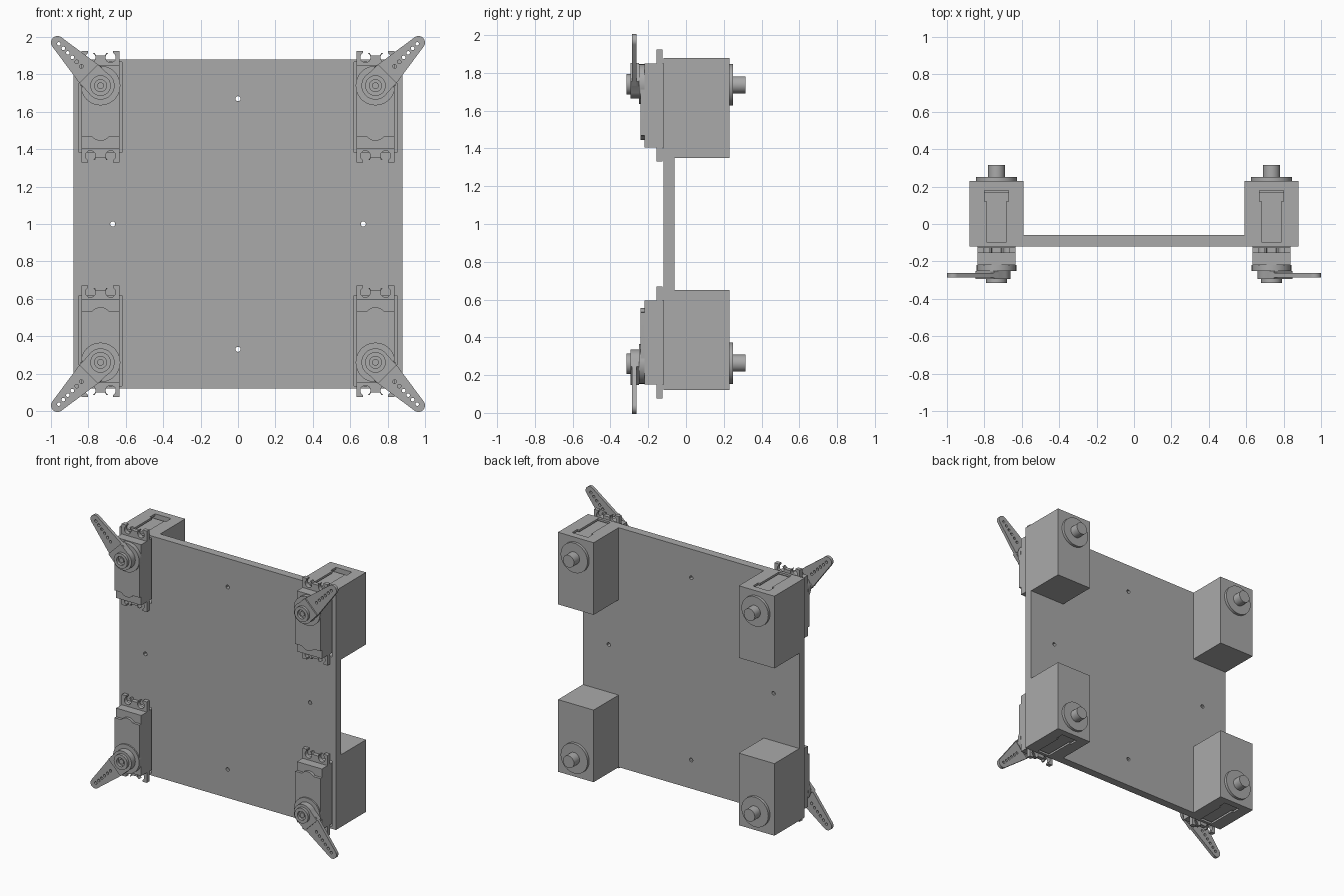
import bpy
import bmesh
from math import sin, cos, pi, radians, hypot, atan2, acos

if "Cube" in bpy.data.objects:
    bpy.data.objects.remove(bpy.data.objects["Cube"])

grey = bpy.data.materials.new("plain grey")
grey.diffuse_color = (0.4, 0.4, 0.4, 1)
grey.use_nodes = True
grey.node_tree.nodes["Principled BSDF"].inputs["Base Color"].default_value = grey.diffuse_color
CX, CZ = 0.735, 0.74          # shaft axis, measured from the plate centre
MID = 1.0                     # height of the plate centre


def arc(x, z, r, a0=0, a1=360, n=32):
    """Points on an arc; a full circle leaves out its repeated end point."""
    count = n if abs(a1 - a0) == 360 else n + 1
    return [(x + r * cos(radians(a0 + (a1 - a0) * i / n)),
             z + r * sin(radians(a0 + (a1 - a0) * i / n))) for i in range(count)]


def rect(x0, x1, z0, z1):
    return [(x0, z0), (x1, z0), (x1, z1), (x0, z1)]


def prism(name, loops, y0, y1):
    """Extrude x-z outlines from y0 to y1; inner loops become holes."""
    cu = bpy.data.curves.new(name, 'CURVE')
    cu.dimensions, cu.fill_mode, cu.extrude = '2D', 'BOTH', (y1 - y0) / 2
    for loop in loops:
        sp = cu.splines.new('POLY')
        sp.points.add(len(loop) - 1)
        for p, (x, z) in zip(sp.points, loop):
            p.co = (x, z, 0, 1)
        sp.use_cyclic_u = True
    tmp = bpy.data.objects.new("tmp", cu)
    bpy.context.scene.collection.objects.link(tmp)
    dg = bpy.context.evaluated_depsgraph_get()
    me = bpy.data.meshes.new_from_object(tmp.evaluated_get(dg))
    bpy.data.objects.remove(tmp)
    me.name = name
    bm = bmesh.new()
    bm.from_mesh(me)
    for v in bm.verts:
        v.co = (v.co.x, (y0 + y1) / 2 - v.co.z, v.co.y)
    bmesh.ops.remove_doubles(bm, verts=bm.verts, dist=1e-5)
    bmesh.ops.recalc_face_normals(bm, faces=bm.faces)
    bmesh.ops.dissolve_limit(bm, angle_limit=0.01, verts=bm.verts, edges=bm.edges)
    bm.to_mesh(me)
    bm.free()
    me.materials.clear()
    me.materials.append(grey)
    ob = bpy.data.objects.new(name, me)
    bpy.context.scene.collection.objects.link(ob)
    return ob


def mirrored(ob, sx, sz):
    """Bake a mirrored copy of a corner part, flipping faces when needed."""
    me = ob.data.copy()
    for v in me.vertices:
        v.co.x *= sx
        v.co.z *= sz
    if sx * sz < 0:
        me.flip_normals()
    new = bpy.data.objects.new(ob.name, me)
    bpy.context.scene.collection.objects.link(new)
    return new


def boolean(target, tool, op):
    m = target.modifiers.new(op, 'BOOLEAN')
    m.object, m.operation, m.solver = tool, op, 'EXACT'
    dg = bpy.context.evaluated_depsgraph_get()
    me = bpy.data.meshes.new_from_object(target.evaluated_get(dg))
    target.modifiers.clear()
    target.data = me
    bpy.data.objects.remove(tool)


corners = [(1, 1), (-1, 1), (1, -1), (-1, -1)]

# Base plate with four pin holes
pins = [arc(x, z, 0.014, n=12) for x, z in ((0, .67), (0, -.67), (.67, 0), (-.67, 0))]
frame = prism("mounting_frame", [rect(-.88, .88, -.88, .88)] + pins, -.12, -.06)

# Corner housings, each with a motor pocket and a T-shaped cable slot
housing = prism("housing", [rect(.59, .88, .35, .88)], -.12, .23)
pocket = prism("pocket", [rect(.62, .85, .383, .865)], -.2, .18)
slot_narrow = prism("slot_narrow", [rect(.685, .785, .80, .95)], -.10, .13)
slot_wide = prism("slot_wide", [rect(.67, .80, .80, .95)], .12, .18)
for tool, op in ((housing, 'UNION'), (pocket, 'DIFFERENCE'),
                 (slot_narrow, 'DIFFERENCE'), (slot_wide, 'DIFFERENCE')):
    for sx, sz in corners:
        boolean(frame, mirrored(tool, sx, sz), op)
    bpy.data.objects.remove(tool)

parts = []

# Motor case and its raised front cover, round at the shaft end
parts.append(prism("motor_case", [rect(CX - .102, CX + .102, .405, .85)], -.22, .17))
cover = (arc(CX, CZ, .102, 0, 180, 24) + [(CX - .102, .468), (CX - .055, .468)]
         + arc(CX, .505, .06, 220, 320, 10) + [(CX + .055, .468), (CX + .102, .468)])
parts.append(prism("motor_cover", [cover], -.24, -.22))


# Mounting ears with two keyhole notches and a lowered middle
def ear(name, z_in, z_out):
    s = 1 if z_out > z_in else -1
    depth = abs(z_out - z_in)
    half = [(.102, 0), (.102, depth), (.068, depth)]
    half += arc(.054, .040, .027, 60, -240, 14)
    half += [(.040, depth - .012), (.030, depth - .012), (.024, depth - .025)]
    pts = half + [(-x, z) for x, z in reversed(half)]
    parts.append(prism(name, [[(CX + x, z_in + s * z) for x, z in pts]], -.155, -.125))


ear("upper_ear", .85, .925)
ear("lower_ear", .405, .33)

# Stepped boss, hub and screw seat on the front of the shaft
parts.append(prism("shaft_boss", [arc(CX, CZ, .106)], -.25, -.22))
parts.append(prism("hub_screw_seat", [arc(CX, CZ, .055), arc(CX, CZ, .032)], -.315, -.29))
parts.append(prism("hub_screw", [arc(CX, CZ, .018, n=16)], -.305, -.29))


# Horn outlines are drawn along +x, then turned to the outward diagonal
def diagonal(pts):
    c = cos(pi / 4)
    return [(CX + (x - y) * c, CZ + (x + y) * c) for x, y in pts]


collar = [(.09, -.07), (.09, .07)] + arc(0, 0, .075, 75, 285, 28)
parts.append(prism("horn_collar", [diagonal(collar)], -.295, -.25))
arm = [(.06, .074), (.09, .07)] + arc(.325, 0, .035, 80, -80, 14) + [(.09, -.07), (.06, -.074)]
holes = [arc(.145 + .034 * i, 0, .010, n=12) for i in range(6)]
parts.append(prism("horn_arm", [diagonal(h) for h in [arm] + holes], -.285, -.262))

# Rear bearing flange and stub shaft
parts.append(prism("rear_flange", [arc(CX, CZ - .003, .109, n=48)], .225, .25))
parts.append(prism("rear_shaft", [arc(CX, CZ - .003, .045)], .245, .315))

# Copy each part to all four corners
finished = [frame]
for part in parts:
    for sx, sz in corners[1:]:
        finished.append(mirrored(part, sx, sz))
    finished.append(part)

for ob in finished:
    ob.location.z = MID
    bpy.ops.object.select_all(action='DESELECT')
    ob.select_set(True)
    bpy.context.view_layer.objects.active = ob
    bpy.ops.object.shade_smooth_by_angle(angle=radians(30))
